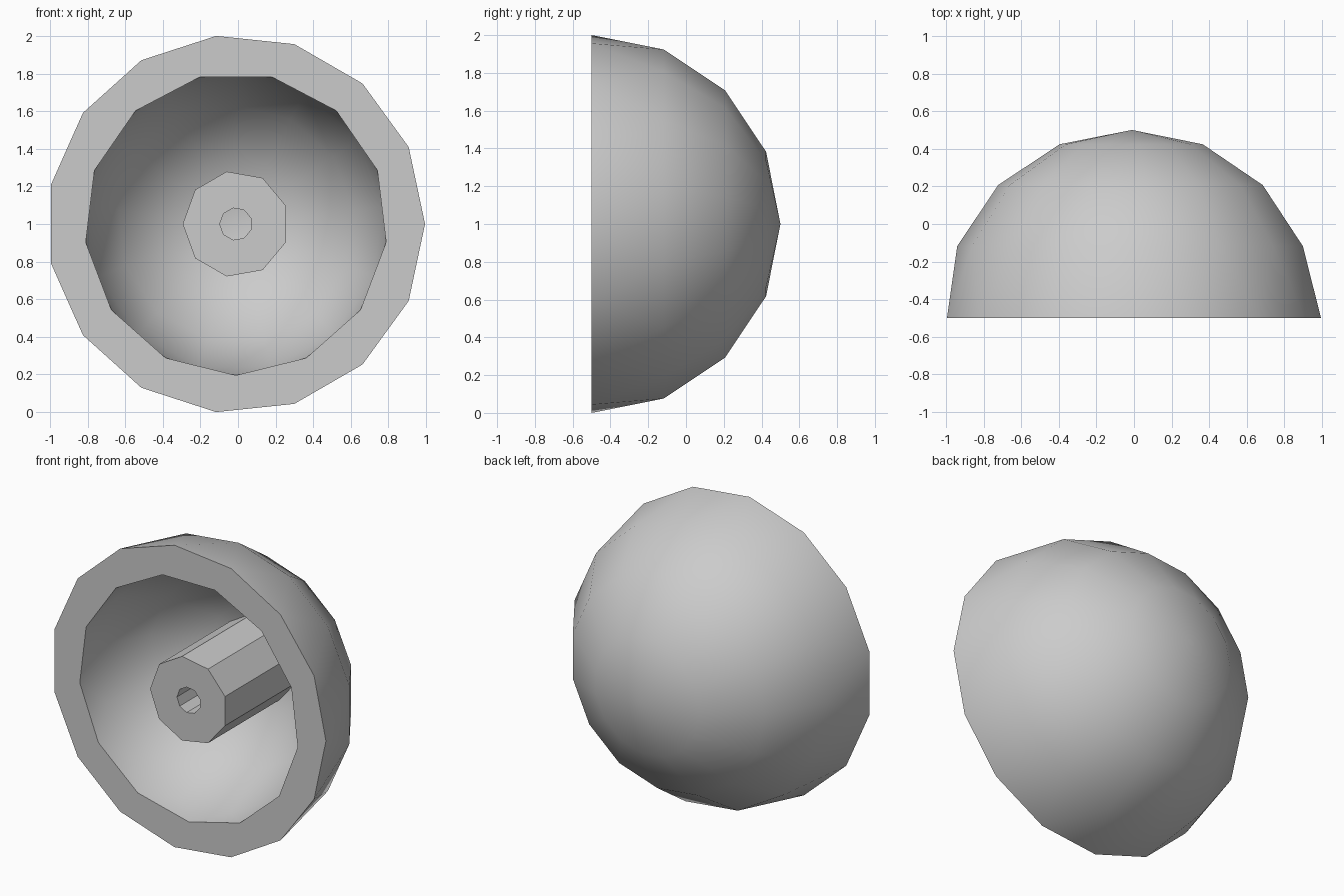
import bpy, bmesh, math

cube = bpy.data.objects.get("Cube")
if cube:
    bpy.data.objects.remove(cube)

RADIUS = 1.0055           # outer dome
CAVITY = 0.8 * RADIUS     # inner dome
CENTRE_X, FRONT_Y, CENTRE_Z = -0.011, -0.5, 1.0

grey = bpy.data.materials.new("plain_grey")
grey.use_nodes = True
colour = (0.6, 0.6, 0.6, 1)
grey.diffuse_color = colour
grey.node_tree.nodes["Principled BSDF"].inputs["Base Color"].default_value = colour


def ring(bm, radius, depth, sides, start):
    """Polygon of vertices facing the front, at a depth behind the rim."""
    out = []
    for i in range(sides):
        a = math.radians(start) + math.tau * i / sides
        out.append(bm.verts.new((CENTRE_X + radius * math.cos(a), FRONT_Y + depth,
                                 CENTRE_Z + radius * math.sin(a))))
    return out


def bridge(bm, a, b):
    for i in range(len(a)):
        j = (i + 1) % len(a)
        bm.faces.new((a[i], a[j], b[j], b[i]))


def dome(bm, radius, height, sides, start, angles):
    """Half sphere whose rim is turned half a step against its other rings."""
    rim = ring(bm, radius, 0, sides, start)
    half = 180 / sides
    rings = [ring(bm, radius * math.cos(math.radians(t)), height * math.sin(math.radians(t)),
                  sides, start + half) for t in angles]
    for i in range(sides):
        j = (i + 1) % sides
        bm.faces.new((rim[i], rim[j], rings[0][i]))
        bm.faces.new((rim[j], rings[0][j], rings[0][i]))
    for a, b in zip(rings, rings[1:]):
        bridge(bm, a, b)
    pole = bm.verts.new((CENTRE_X, FRONT_Y + height, CENTRE_Z))
    for i in range(sides):
        bm.faces.new((rings[-1][i], rings[-1][(i + 1) % sides], pole))
    return rim


def loop_edges(bm, loop):
    return [bm.edges.get((loop[i], loop[i - 1])) for i in range(len(loop))]


def finish(bm, name):
    bmesh.ops.recalc_face_normals(bm, faces=bm.faces)
    mesh = bpy.data.meshes.new(name)
    bm.to_mesh(mesh)
    bm.free()
    mesh.materials.append(grey)
    obj = bpy.data.objects.new(name, mesh)
    bpy.context.collection.objects.link(obj)
    bpy.ops.object.select_all(action="DESELECT")
    obj.select_set(True)
    bpy.context.view_layer.objects.active = obj
    bpy.ops.object.shade_smooth_by_angle(angle=math.radians(35))


# Hollow dome: outer skin, cavity and the flat rim between them
bm = bmesh.new()
outer = dome(bm, RADIUS, 1.0, 15, 0, [22.5, 45, 67.5])
step = 180 / 7
inner = dome(bm, CAVITY, CAVITY, 13, -90, [step / 2, step * 1.5, step * 2.5])
bmesh.ops.triangle_fill(bm, edges=loop_edges(bm, outer) + loop_edges(bm, inner),
                        use_beauty=True, normal=(0, -1, 0))
finish(bm, "dome_shell")

# Central hub: nine-sided tube, flush with the rim and sunk into the cavity
bm = bmesh.new()
loops = [ring(bm, r, d, 9, 180) for r, d in
         ((0.283, 0), (0.283, 0.82), (0.086, 0.82), (0.086, 0))]
for i in range(4):
    bridge(bm, loops[i - 1], loops[i])
finish(bm, "hub")
